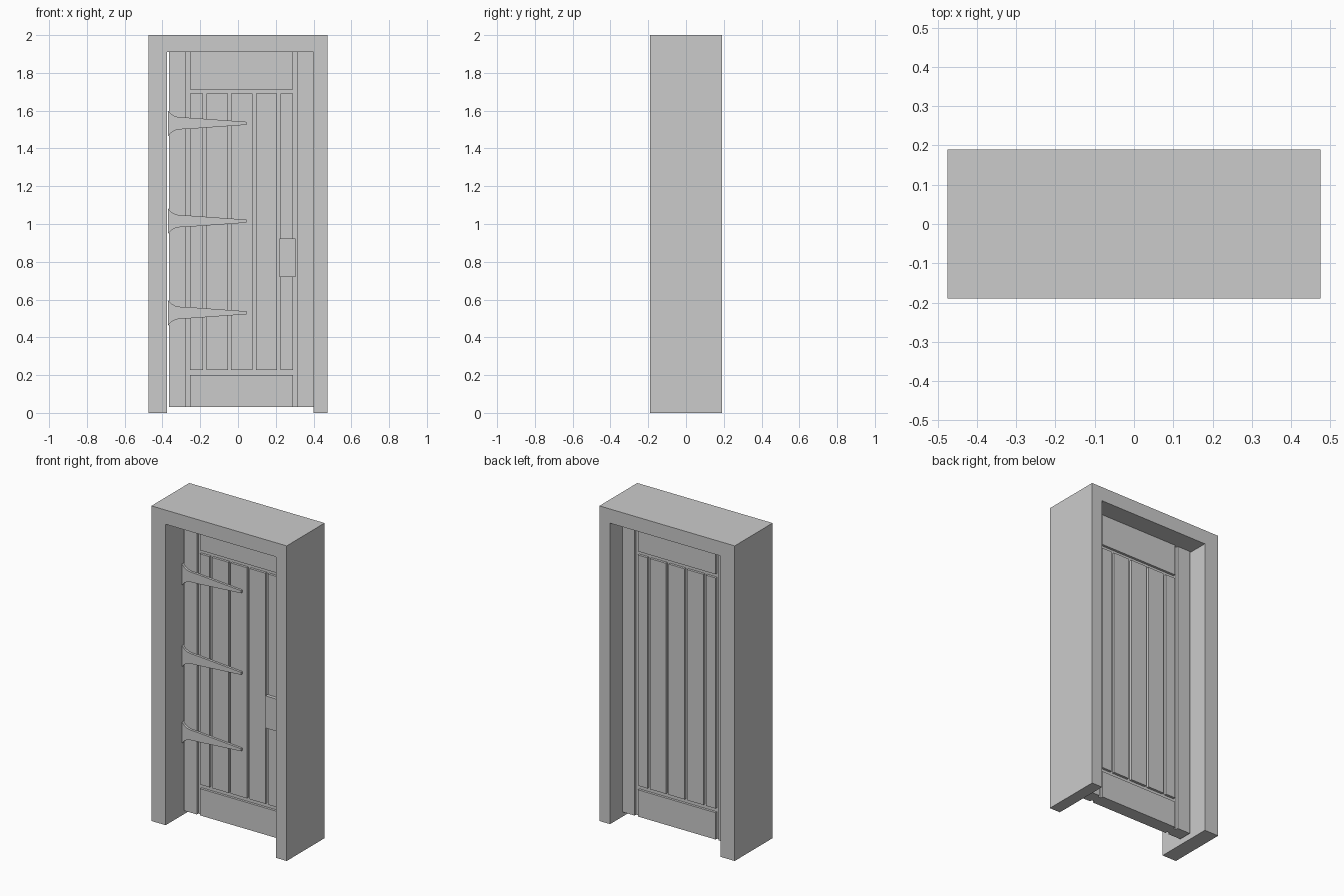
import bpy, bmesh

if "Cube" in bpy.data.objects:
    bpy.data.objects.remove(bpy.data.objects["Cube"])


def prism(name, outline, y0, y1):
    """Solid made from an x-z outline running from y0 to y1."""
    bm = bmesh.new()
    near = [bm.verts.new((x, y0, z)) for x, z in outline]
    far = [bm.verts.new((x, y1, z)) for x, z in outline]
    bm.faces.new(near)
    bm.faces.new(far[::-1])
    for i in range(len(near)):
        bm.faces.new((near[i], near[i - 1], far[i - 1], far[i]))
    bmesh.ops.recalc_face_normals(bm, faces=bm.faces[:])
    mesh = bpy.data.meshes.new(name)
    bm.to_mesh(mesh)
    bm.free()
    ob = bpy.data.objects.new(name, mesh)
    bpy.context.collection.objects.link(ob)
    return ob


def board(name, x0, x1, z0, z1, y0, y1):
    return prism(name, [(x0, z0), (x1, z0), (x1, z1), (x0, z1)], y0, y1)


FRONT, BACK, GROOVE = -0.02, 0.066, 0.015
BOTTOM, TOP = 0.03, 1.91

# Surrounding frame, open at the floor
prism("frame", [(-0.475, 0), (-0.375, 0), (-0.375, TOP), (0.4, TOP),
                (0.4, 0), (0.475, 0), (0.475, 2), (-0.475, 2)], -0.19, 0.19)

# Core slab forms the bottoms of the grooves on both sides
board("door_core", -0.36, 0.395, BOTTOM, TOP, FRONT + GROOVE, BACK - GROOVE)

# Stiles and rails
board("left_stile", -0.365, -0.275, BOTTOM, TOP, FRONT, BACK)
board("right_stile", 0.315, 0.4, BOTTOM, TOP, FRONT, BACK)
board("top_rail", -0.254, 0.292, 1.713, TOP, FRONT, BACK)
board("bottom_rail", -0.254, 0.292, BOTTOM, 0.2, FRONT, BACK)

# Vertical planks separated by grooves
planks = [(-0.254, -0.185), (-0.168, -0.053), (-0.037, 0.076), (0.095, 0.206), (0.224, 0.292)]
for i, (x0, x1) in enumerate(planks):
    board(f"plank_{i + 1}", x0, x1, 0.226, 1.69, FRONT, BACK)

# Tapering strap hinges with a flared root
upper = [(0.045, 0.008), (-0.25, 0.029), (-0.31, 0.032), (-0.333, 0.037),
         (-0.352, 0.048), (-0.37, 0.067)]
strap = [(x, -z) for x, z in reversed(upper)] + upper
for i, zc in enumerate((0.53, 1.015, 1.533)):
    prism(f"strap_hinge_{i + 1}", [(x, z + zc) for x, z in strap], -0.034, FRONT + 0.003)

# Lock plate
board("lock_plate", 0.221, 0.304, 0.72, 0.924, -0.042, FRONT + 0.003)
